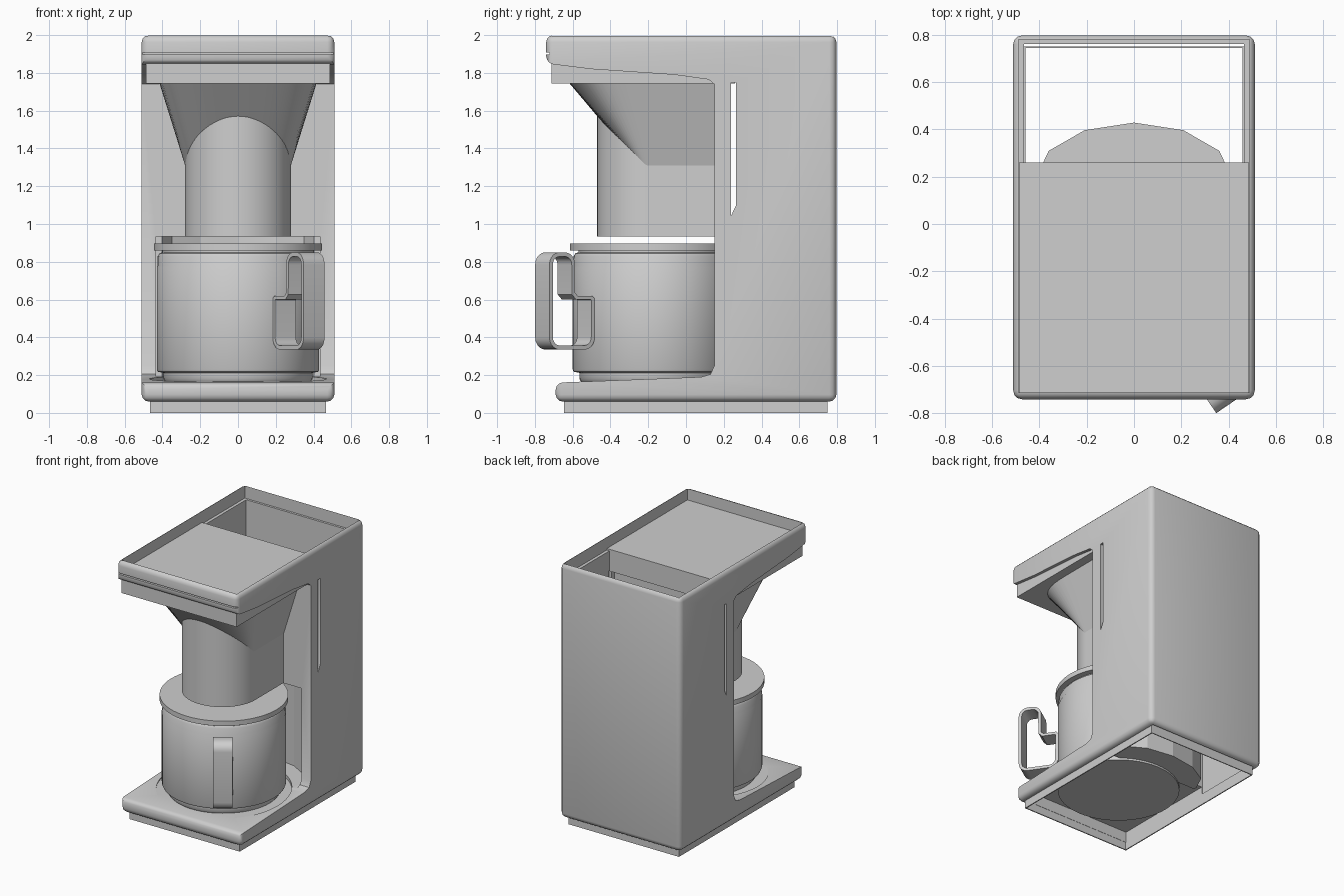
import bpy, bmesh
from math import sin, cos, pi, atan2, radians

if "Cube" in bpy.data.objects:
    bpy.data.objects.remove(bpy.data.objects["Cube"])

grey = bpy.data.materials.new("light_grey")
grey.use_nodes = True
grey.diffuse_color = (0.62, 0.62, 0.62, 1)
grey.node_tree.nodes["Principled BSDF"].inputs["Base Color"].default_value = (0.62, 0.62, 0.62, 1)


def finish(name, bm):
    bmesh.ops.recalc_face_normals(bm, faces=bm.faces[:])
    mesh = bpy.data.meshes.new(name)
    bm.to_mesh(mesh)
    bm.free()
    mesh.materials.append(grey)
    obj = bpy.data.objects.new(name, mesh)
    bpy.context.collection.objects.link(obj)
    return obj


def loft(name, rings, bevel_rule=None, bevel=0.0):
    """Skin two matching outlines and cap both ends."""
    bm = bmesh.new()
    a, b = [[bm.verts.new(p) for p in ring] for ring in rings]
    n = len(a)
    for i in range(n):
        j = (i + 1) % n
        bm.faces.new((a[i], a[j], b[j], b[i]))
    bm.faces.new(a)
    bm.faces.new(b)
    bmesh.ops.recalc_face_normals(bm, faces=bm.faces[:])
    if bevel:
        edges = [e for e in bm.edges if all(bevel_rule(v.co) for v in e.verts)]
        bmesh.ops.bevel(bm, geom=edges, offset=bevel, segments=3,
                        profile=0.5, affect='EDGES', clamp_overlap=True)
    return finish(name, bm)


def upright(name, outline, z0, z1):
    return loft(name, [[(x, y, z) for x, y in outline] for z in (z0, z1)])


def sideways(name, outline, half, **kw):
    return loft(name, [[(x, y, z) for y, z in outline] for x in (-half, half)], **kw)


def box(name, half, y0, y1, z0, z1):
    return upright(name, [(-half, y0), (half, y0), (half, y1), (-half, y1)], z0, z1)


def lathe(name, profile, y, steps=64):
    bm = bmesh.new()
    verts = [bm.verts.new((r, y, z)) for r, z in profile]
    edges = [bm.edges.new(pair) for pair in zip(verts, verts[1:])]
    bmesh.ops.spin(bm, geom=verts + edges, cent=(0, y, 0), axis=(0, 0, 1),
                   angle=2 * pi, steps=steps)
    bmesh.ops.remove_doubles(bm, verts=bm.verts[:], dist=0.0005)
    return finish(name, bm)


def apply_modifiers(obj):
    bpy.context.view_layer.objects.active = obj
    for mod in list(obj.modifiers):
        bpy.ops.object.modifier_apply(modifier=mod.name)


def cut(obj, *cutters):
    for cutter in cutters:
        cutter.hide_render = True
        mod = obj.modifiers.new("cut", 'BOOLEAN')
        mod.operation, mod.solver, mod.object = 'DIFFERENCE', 'EXACT', cutter
        apply_modifiers(obj)


def u_shape(width, front, back, centre, power=2.0, steps=40):
    """Rounded front with straight sides running back."""
    pts = [(width, back)]
    for i in range(steps + 1):
        a = pi * i / steps
        c, s = cos(a), max(sin(a), 0)
        x = width * abs(c) ** (2 / power) * (1 if c > 0 else -1)
        pts.append((x, centre - (centre - front) * s ** (2 / power)))
    return pts + [(-width, back)]


def alcove(a, b, front, mouth):
    """Faceted half ellipse with a straight mouth toward the front."""
    arc = [(a * cos(pi * i / 6), 0.19 + b * sin(pi * i / 6)) for i in range(7)]
    return [(mouth, front), (mouth, .189)] + arc + [(-mouth, .189), (-mouth, front)]


# Housing: C-shaped side profile with rounded outer edges
profile = [(-.69, .06), (.796, .06), (.796, 2), (-.74, 2), (-.74, 1.85),
           (-.5, 1.82), (-.06, 1.79), (.12, 1.765), (.15, 1.74),
           (.15, .25), (.13, .205), (.08, .19), (-.3, .175), (-.69, .16)]
housing = sideways("housing", profile, 0.51, bevel=0.037,
                   bevel_rule=lambda co: abs(co.y) > 0.66)

# Openings: tank, hollow base, lid recess, front seam, gauge slots, alcove, carafe seat
tank = box("tank_cutter", .464, .2, .761, -.1, 2.1)
hollow = box("base_cutter", .459, -.635, .74, -.1, .142)
recess = box("recess_cutter", .487, -.712, .778, 1.9, 2.1)
seam = box("seam_cutter", .6, -.8, -.722, 1.898, 1.908)
slot = sideways("slot_cutter", [(.237, 1.04), (.265, 1.1), (.265, 1.75), (.237, 1.75)], .6)
niche = upright("niche_cutter", alcove(.403, .225, 0, .433), .192, .933)
seat = lathe("seat_cutter", [(0, .167), (.47, .167), (.47, .25), (0, .25)], -.17)
cut(housing, tank, hollow, recess, seam, slot, niche, seat)

# Alcove shell bulging into the tank
alcove_shell = upright("alcove_shell", alcove(.416, .238, .165, .417), .125, .945)
cut(alcove_shell, niche, seat)

# Foot ring under the base
foot = box("foot", .466, -.645, .75, 0, .085)
inner = box("foot_cutter", .458, -.637, .743, -.1, .2)
cut(foot, inner)

for cutter in (tank, hollow, recess, seam, slot, niche, seat, inner):
    bpy.data.objects.remove(cutter)

# Top lid, sunk below the rim
lid = box("top_lid", .486, -.711, .26, 1.745, 1.912)

# Brew funnel and spout column
top = u_shape(.45, -.71, .18, -.19, power=3.6)
bottom = u_shape(.28, -.25, .18, -.19, power=3.6)
funnel = loft("funnel", [[(x, y, 1.855) for x, y in top],
                         [(x, y, 1.31) for x, y in bottom]])
column = upright("spout_column", u_shape(.28, -.47, .18, -.19), .935, 1.7)

# Heater disc under the carafe seat
heater = lathe("heater_disc", [(0, .11), (.43, .11), (.43, .16), (0, .16)], -.17)

# Carafe and its lid
carafe = lathe("carafe", [(0, .165), (.385, .165), (.395, .18), (.395, .212),
                          (.425, .218), (.43, .23), (.43, .77), (.425, .78),
                          (.425, .83), (.415, .845), (.4, .85), (.4, .865), (0, .865)], -.17)
carafe_lid = lathe("carafe_lid", [(0, .86), (.445, .86), (.445, .897), (0, .897)], -.17)

# Handle: looped strap turned toward the front left
loop = [(.715, .335), (.715, .85), (.55, .85), (.55, .62), (.425, .62), (.425, .335)]
bm = bmesh.new()
sides = [[bm.verts.new((r, w, z)) for r, z in loop] for w in (-.067, .067)]
for i in range(len(loop)):
    j = (i + 1) % len(loop)
    bm.faces.new((sides[0][i], sides[0][j], sides[1][j], sides[1][i]))
bmesh.ops.recalc_face_normals(bm, faces=bm.faces[:])
for is_step, radius, segments in ((False, .065, 5), (True, .015, 1)):
    corners = [e for e in bm.edges if len(e.link_faces) == 2
               and e.calc_face_angle() > 1.2
               and (abs(e.verts[0].co.z - .62) < .01) == is_step]
    bmesh.ops.bevel(bm, geom=corners, offset=radius, segments=segments,
                    profile=.5, affect='EDGES')
handle = finish("carafe_handle", bm)
strap = handle.modifiers.new("strap", 'SOLIDIFY')
strap.thickness, strap.offset = .022, -1
apply_modifiers(handle)
handle.location.y = -.17
handle.rotation_euler.z = atan2(-.826, .563)

# Smooth the rounded parts, keeping hard edges
bpy.ops.object.select_all(action='DESELECT')
for obj in (housing, funnel, column, heater, carafe, carafe_lid, handle):
    obj.select_set(True)
bpy.context.view_layer.objects.active = housing
bpy.ops.object.shade_smooth_by_angle(angle=radians(35))
